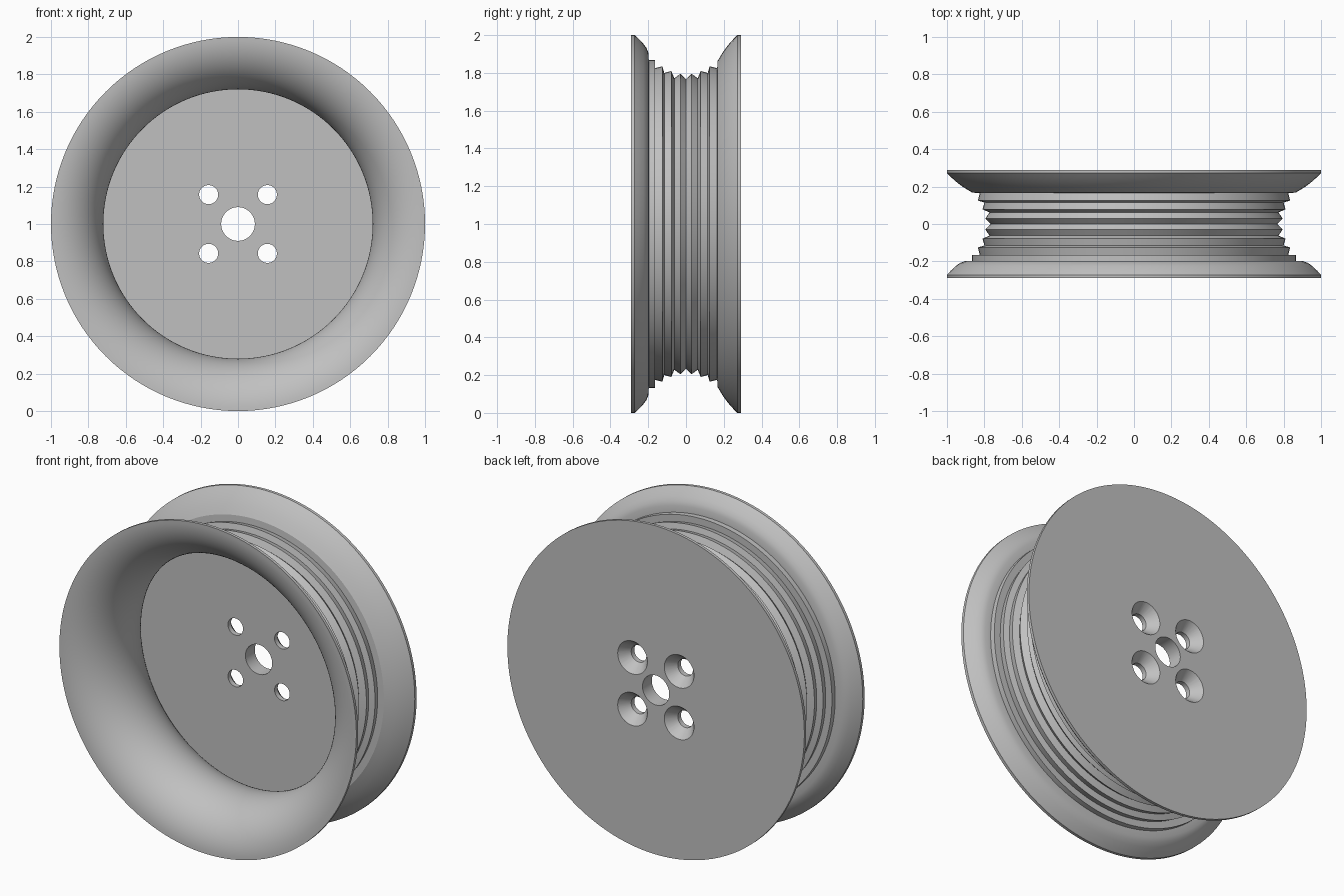
import bpy, bmesh, math
from mathutils import Vector

cube = bpy.data.objects.get("Cube")
if cube:
    bpy.data.objects.remove(cube)

HALF = 0.29      # half the width of the wheel
WEB = 0.2        # front face of the centre plate
BOLT = 0.157     # bolt hole offset on each axis

metal = bpy.data.materials.new("light grey metal")
metal.use_nodes = True
grey = (0.53, 0.53, 0.53, 1)
metal.diffuse_color = grey
metal.node_tree.nodes["Principled BSDF"].inputs["Base Color"].default_value = grey


def lathe(name, profile, x=0, z=1, steps=128):
    """Turn a closed (y, radius) profile about an axis parallel to y."""
    bm = bmesh.new()
    verts = [bm.verts.new((x + r, y, z)) for y, r in profile]
    edges = [bm.edges.new((v, verts[i - 1])) for i, v in enumerate(verts)]
    bmesh.ops.spin(bm, geom=verts + edges, cent=(x, 0, z), axis=Vector((0, 1, 0)),
                   angle=math.tau, steps=steps, use_duplicate=False)
    bmesh.ops.remove_doubles(bm, verts=bm.verts, dist=0.00005)
    bmesh.ops.dissolve_degenerate(bm, edges=bm.edges, dist=0.00005)
    bmesh.ops.recalc_face_normals(bm, faces=bm.faces)
    mesh = bpy.data.meshes.new(name)
    bm.to_mesh(mesh)
    bm.free()
    mesh.materials.append(metal)
    obj = bpy.data.objects.new(name, mesh)
    bpy.context.collection.objects.link(obj)
    return obj


# Inner bowl: a round throat from the front lip to the centre plate
last = math.asin(WEB / HALF)
bowl = []
for i in range(33):
    a = -math.pi / 2 + (last + math.pi / 2) * i / 32
    bowl.append((HALF * math.sin(a), 1 - 0.28 * math.cos(a)))

# Centre plate and bore
plate = [(WEB, 0.09), (HALF, 0.09)]

# Back flange
back_flange = [(HALF, 1), (0.272, 1), (0.25, 0.978), (0.225, 0.95),
               (0.2, 0.917), (0.18, 0.885), (0.168, 0.865)]

# Ribbed barrel, mirrored about the middle groove
ribs = [(0.165, 0.825), (0.125, 0.835), (0.115, 0.8), (0.078, 0.81),
        (0.062, 0.772), (0.03, 0.795)]
barrel = ribs + [(0, 0.766)] + [(-y, r) for y, r in reversed(ribs)]

# Front flange with its small shoulder
front_flange = [(-0.165, 0.867), (-0.197, 0.867), (-0.199, 0.905), (-0.208, 0.93),
                (-0.225, 0.953), (-0.25, 0.98), (-0.272, 1)]

wheel = lathe("wheel_rim", bowl + plate + back_flange + barrel + front_flange)

# Four countersunk bolt holes
bolt_profile = [(0.1, 0), (0.1, 0.051), (0.23, 0.051), (HALF, 0.1), (0.31, 0.116), (0.31, 0)]
for sx in (-1, 1):
    for sz in (-1, 1):
        cutter = lathe("bolt_cutter", bolt_profile, sx * BOLT, 1 + sz * BOLT, 48)
        cutter.hide_render = True
        bpy.context.view_layer.objects.active = wheel
        mod = wheel.modifiers.new("bolt hole", 'BOOLEAN')
        mod.operation = 'DIFFERENCE'
        mod.solver = 'EXACT'
        mod.object = cutter
        bpy.ops.object.modifier_apply(modifier=mod.name)
        bpy.data.objects.remove(cutter)

bpy.ops.object.select_all(action='DESELECT')
wheel.select_set(True)
bpy.context.view_layer.objects.active = wheel
bpy.ops.object.shade_smooth_by_angle(angle=math.radians(25))
